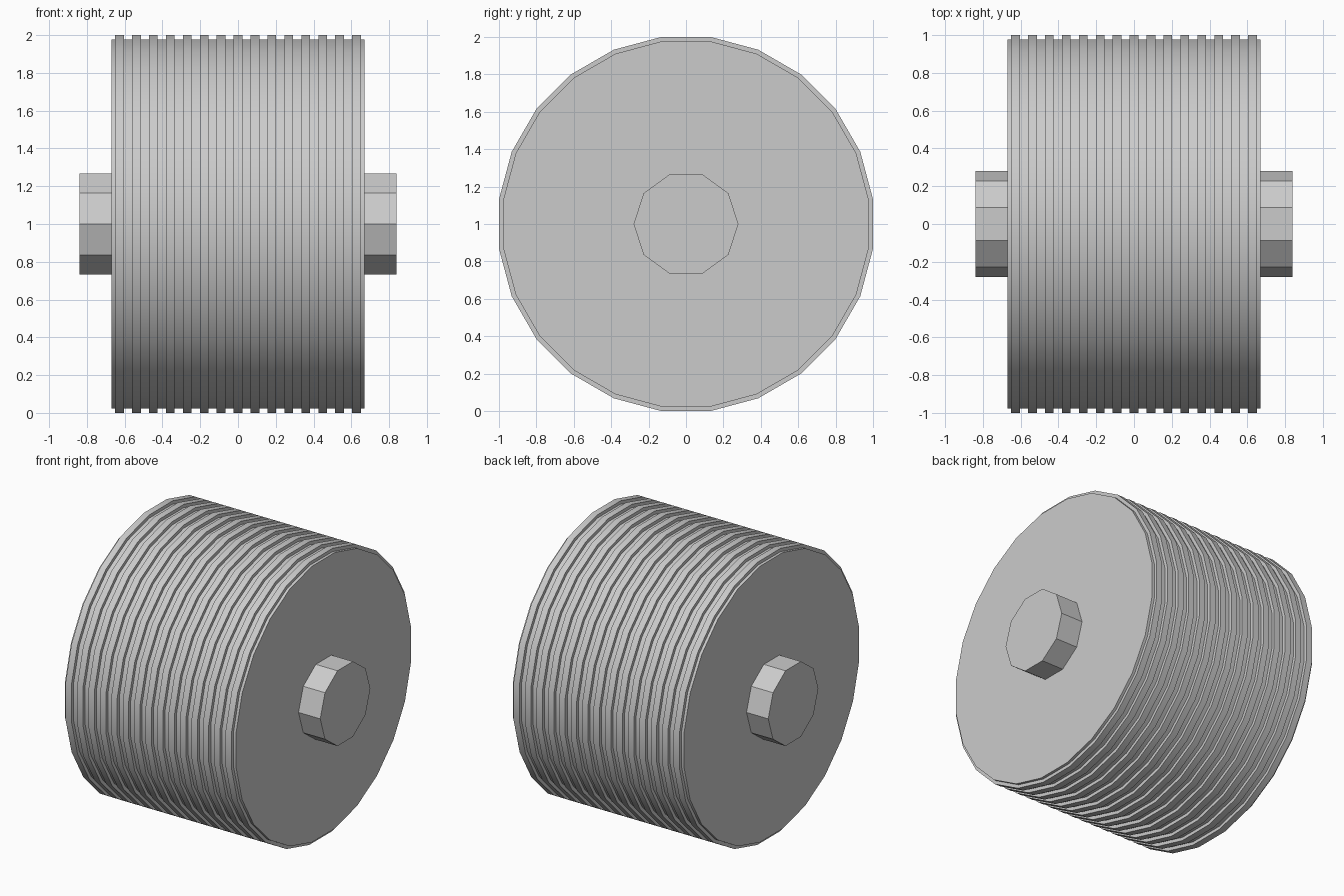
import bpy, bmesh
from math import pi, sin, cos, radians

cube = bpy.data.objects.get("Cube")
if cube:
    bpy.data.objects.remove(cube, do_unlink=True)

grey = bpy.data.materials.new("light grey")
grey.use_nodes = True
colour = (0.6, 0.6, 0.6, 1)
grey.diffuse_color = colour
grey.node_tree.nodes["Principled BSDF"].inputs["Base Color"].default_value = colour

AXLE_Z = 1.0


def lathe_x(name, profile, sides, offset):
    """Turn (x, radius) points around the x axis, with flat caps at both ends."""
    bm = bmesh.new()
    rings = []
    for x, r in profile:
        angles = [offset + 2 * pi * i / sides for i in range(sides)]
        rings.append([bm.verts.new((x, r * cos(a), r * sin(a))) for a in angles])
    for a, b in zip(rings, rings[1:]):
        for i in range(sides):
            j = (i + 1) % sides
            bm.faces.new((a[i], a[j], b[j], b[i]))
    bm.faces.new(rings[0])
    bm.faces.new(rings[-1])
    bmesh.ops.recalc_face_normals(bm, faces=bm.faces)
    mesh = bpy.data.meshes.new(name)
    bm.to_mesh(mesh)
    bm.free()
    mesh.materials.append(grey)
    obj = bpy.data.objects.new(name, mesh)
    obj.location.z = AXLE_Z
    bpy.context.collection.objects.link(obj)
    bpy.ops.object.select_all(action="DESELECT")
    obj.select_set(True)
    bpy.context.view_layer.objects.active = obj
    bpy.ops.object.shade_smooth_by_angle(angle=radians(30))
    return obj


# Ribbed drum: square ribs at an even pitch on a slightly smaller core
SIDES, RIBS, PITCH, RIB_WIDTH = 24, 15, 0.0896, 0.046
HALF_WIDTH = 0.67
outer = 1 / cos(pi / SIDES)
core = 0.977 * outer
profile = [(-HALF_WIDTH, core)]
for k in range(RIBS):
    x = (k - (RIBS - 1) / 2) * PITCH
    left, right = x - RIB_WIDTH / 2, x + RIB_WIDTH / 2
    profile += [(left, core), (left, outer), (right, outer), (right, core)]
profile.append((HALF_WIDTH, core))
lathe_x("ribbed_drum", profile, SIDES, pi / SIDES)

# Ten-sided axle stubs on both ends
for name, side in (("left_axle", 1), ("right_axle", -1)):
    lathe_x(name, [(side * HALF_WIDTH, 0.28), (side * 0.84, 0.28)], 10, 0)
